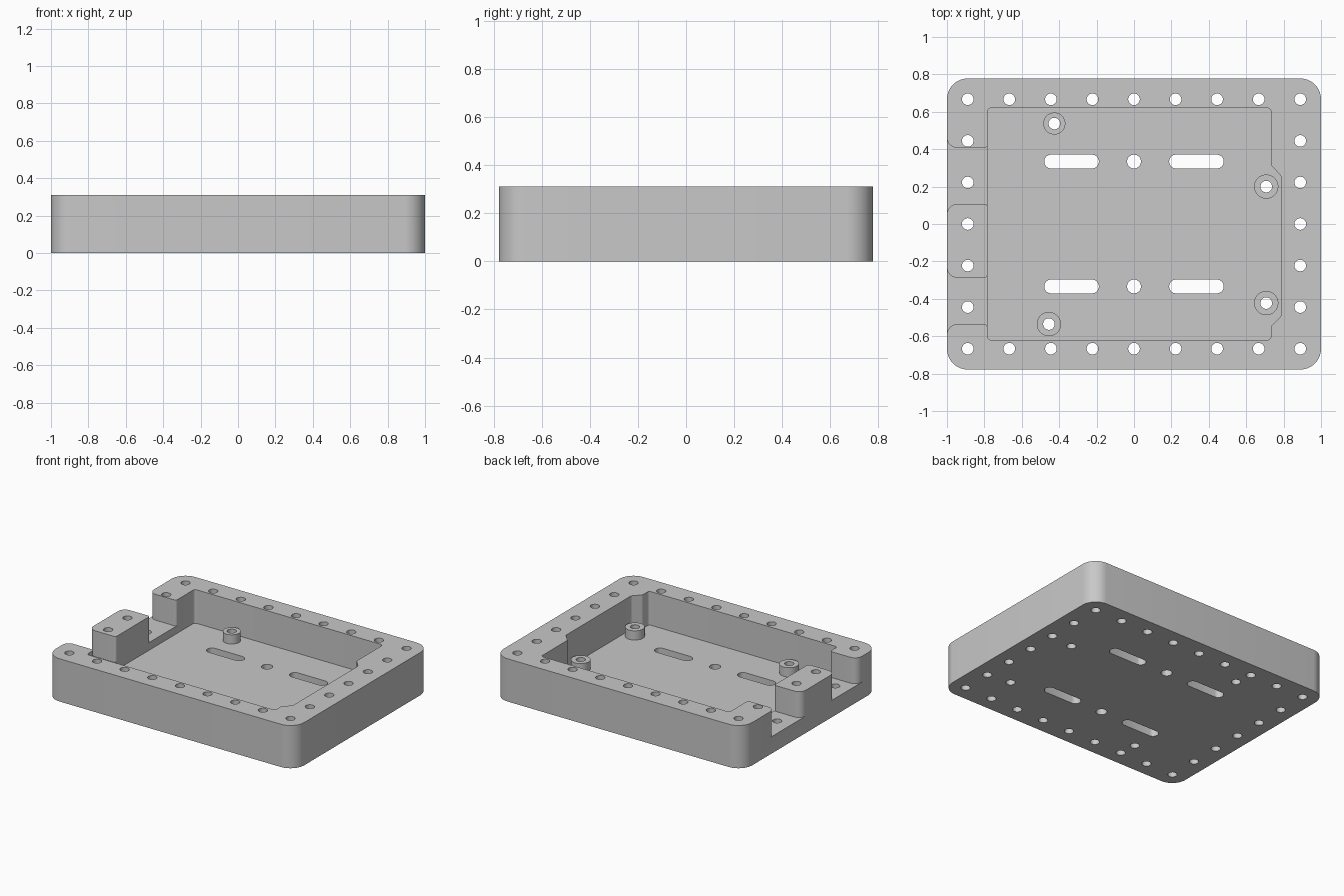
import bpy, bmesh, math
from mathutils import Vector

cube = bpy.data.objects.get("Cube")
if cube:
    bpy.data.objects.remove(cube, do_unlink=True)

HEIGHT, FLOOR, CHANNEL, POST = 0.311, 0.067, 0.123, 0.134
DEPTH = 0.778
PITCH = 2 / 9
HOLE = 0.031

grey = bpy.data.materials.new("plain grey")
grey.use_nodes = True
grey.diffuse_color = (0.58, 0.58, 0.58, 1)
grey.node_tree.nodes["Principled BSDF"].inputs["Base Color"].default_value = grey.diffuse_color


def rounded(corners, steps=10):
    """Outline from (x, y, radius) corners, each rounded by an arc."""
    out = []
    for i, (x, y, r) in enumerate(corners):
        p = Vector((x, y))
        if r == 0:
            out.append(p)
            continue
        a = (Vector(corners[i - 1][:2]) - p).normalized()
        b = (Vector(corners[(i + 1) % len(corners)][:2]) - p).normalized()
        half = a.angle(b) / 2
        centre = p + (a + b).normalized() * (r / math.sin(half))
        start = p + a * (r / math.tan(half)) - centre
        end = p + b * (r / math.tan(half)) - centre
        sweep = math.pi - 2 * half
        for k in range(steps + 1):
            t = k / steps
            out.append(centre + (start * math.sin((1 - t) * sweep)
                                 + end * math.sin(t * sweep)) / math.sin(sweep))
    return out


def slot(x, y, r, half=0.0, n=32):
    """Circle, or a long slot when half is above zero."""
    pts = []
    for k in range(n):
        a = 2 * math.pi * (k + 0.5) / n
        pts.append(Vector((x + math.copysign(half, math.cos(a)) + r * math.cos(a),
                           y + r * math.sin(a))))
    return pts


def prism(name, outlines, z0, z1):
    """Object made of straight extrusions of the outlines."""
    bm = bmesh.new()
    for outline in outlines:
        low = [bm.verts.new((p.x, p.y, z0)) for p in outline]
        high = [bm.verts.new((p.x, p.y, z1)) for p in outline]
        bm.faces.new(low)
        bm.faces.new(high)
        for i in range(len(low)):
            bm.faces.new((low[i - 1], low[i], high[i], high[i - 1]))
    bmesh.ops.recalc_face_normals(bm, faces=bm.faces)
    mesh = bpy.data.meshes.new(name)
    bm.to_mesh(mesh)
    bm.free()
    mesh.materials.append(grey)
    obj = bpy.data.objects.new(name, mesh)
    bpy.context.collection.objects.link(obj)
    return obj


def combine(target, tool, operation):
    """Apply a boolean and remove the tool."""
    tool.hide_render = True
    mod = target.modifiers.new("cut", "BOOLEAN")
    mod.operation = operation
    mod.solver = "EXACT"
    mod.object = tool
    bpy.context.view_layer.objects.active = target
    bpy.ops.object.modifier_apply(modifier=mod.name)
    bpy.data.objects.remove(tool, do_unlink=True)


# Outer block
tray = prism("mounting_tray", [rounded([(-1, -DEPTH, .111), (1, -DEPTH, .111),
                                        (1, DEPTH, .111), (-1, DEPTH, .111)])], 0, HEIGHT)

# Main pocket with a shallow bay on one side
pocket = rounded([(-.783, -.62, .02), (.732, -.62, .02), (.732, -.547, .02), (.786, -.493, .02),
                  (.786, .257, .02), (.732, .316, .02), (.732, .62, .02), (-.783, .62, .02)])
combine(tray, prism("pocket_cutter", [pocket], FLOOR, 0.5), "DIFFERENCE")

# Two side channels, flared by the rounded wall ends
for lo, hi in ((.107, .407), (-.536, -.287)):
    channel = rounded([(-1.05, lo - .06, 0), (-1, lo - .06, 0), (-1, lo, .055),
                       (-.783, lo, .018), (-.783, lo - .02, 0), (-.75, lo - .02, 0),
                       (-.75, hi + .02, 0), (-.783, hi + .02, 0), (-.783, hi, .018),
                       (-1, hi, .055), (-1, hi + .06, 0), (-1.05, hi + .06, 0)])
    combine(tray, prism("channel_cutter", [channel], CHANNEL, 0.5), "DIFFERENCE")

# Standoff posts on the floor
posts = [(-.426, .537, .059), (.707, .2, .065), (.707, -.423, .065), (-.455, -.535, .065)]
combine(tray, prism("standoff_posts", [slot(*p) for p in posts], FLOOR - .03, POST), "UNION")

# Through holes: posts, rim, floor slots and floor centre holes
holes = [slot(x, y, HOLE) for x, y, r in posts]
holes += [slot(i * PITCH, s * 3 * PITCH, HOLE) for i in range(-4, 5) for s in (-1, 1)]
holes += [slot(s * 4 * PITCH, j * PITCH, HOLE) for j in range(-2, 3) for s in (-1, 1)]
for y in (-.334, .334):
    holes += [slot(x, y, .037, .109) for x in (-.334, .334)]
    holes.append(slot(0, y, .037))
combine(tray, prism("hole_cutter", holes, -0.1, 0.5), "DIFFERENCE")

# Smooth the rounded walls, keep edges crisp
bpy.ops.object.select_all(action="DESELECT")
tray.select_set(True)
bpy.context.view_layer.objects.active = tray
bpy.ops.object.shade_smooth_by_angle(angle=math.radians(30))
